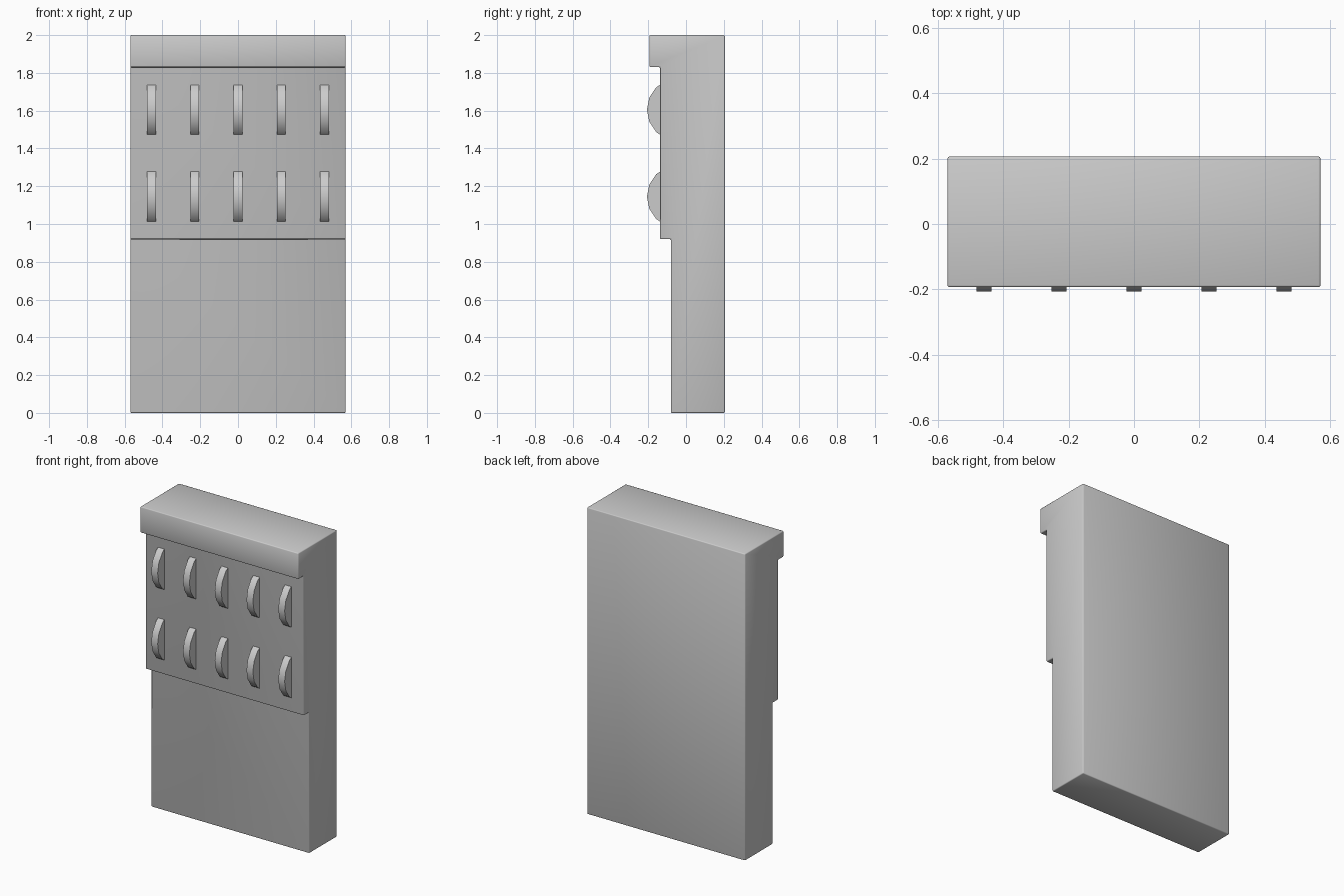
import bpy, bmesh, math
from mathutils import Matrix

if "Cube" in bpy.data.objects:
    bpy.data.objects.remove(bpy.data.objects["Cube"])

HALF_W = 0.57


def finish(bm, name, bevel=0.0):
    bmesh.ops.recalc_face_normals(bm, faces=bm.faces)
    mesh = bpy.data.meshes.new(name)
    bm.to_mesh(mesh)
    bm.free()
    ob = bpy.data.objects.new(name, mesh)
    bpy.context.collection.objects.link(ob)
    bpy.ops.object.select_all(action='DESELECT')
    ob.select_set(True)
    bpy.context.view_layer.objects.active = ob
    if bevel:
        mod = ob.modifiers.new("edge_softening", 'BEVEL')
        mod.width = bevel
        mod.segments = 2
        bpy.ops.object.modifier_apply(modifier=mod.name)
    bpy.ops.object.shade_smooth_by_angle(angle=math.radians(50))
    return ob


# Stepped panel: side profile (y, z) extruded along x
profile = [(0.206, 0), (0.206, 2), (-0.193, 2), (-0.193, 1.83),
           (-0.137, 1.83), (-0.137, 0.92), (-0.08, 0.92), (-0.08, 0)]
bm = bmesh.new()
face = bm.faces.new([bm.verts.new((-HALF_W, y, z)) for y, z in profile])
ext = bmesh.ops.extrude_face_region(bm, geom=[face])
moved = [g for g in ext["geom"] if isinstance(g, bmesh.types.BMVert)]
bmesh.ops.translate(bm, verts=moved, vec=(2 * HALF_W, 0, 0))
finish(bm, "stepped_panel", 0.006)

# Two rows of five thumb wheels, partly sunk into the middle step
for row, z in enumerate((1.605, 1.145)):
    for col in range(5):
        bm = bmesh.new()
        place = (Matrix.Translation(((col - 2) * 0.229, -0.04, z))
                 @ Matrix.Rotation(math.pi / 2, 4, 'Y'))
        bmesh.ops.create_cone(bm, cap_ends=True, segments=16, radius1=0.167,
                              radius2=0.167, depth=0.046, matrix=place)
        finish(bm, f"thumb_wheel_{row + 1}_{col + 1}")
